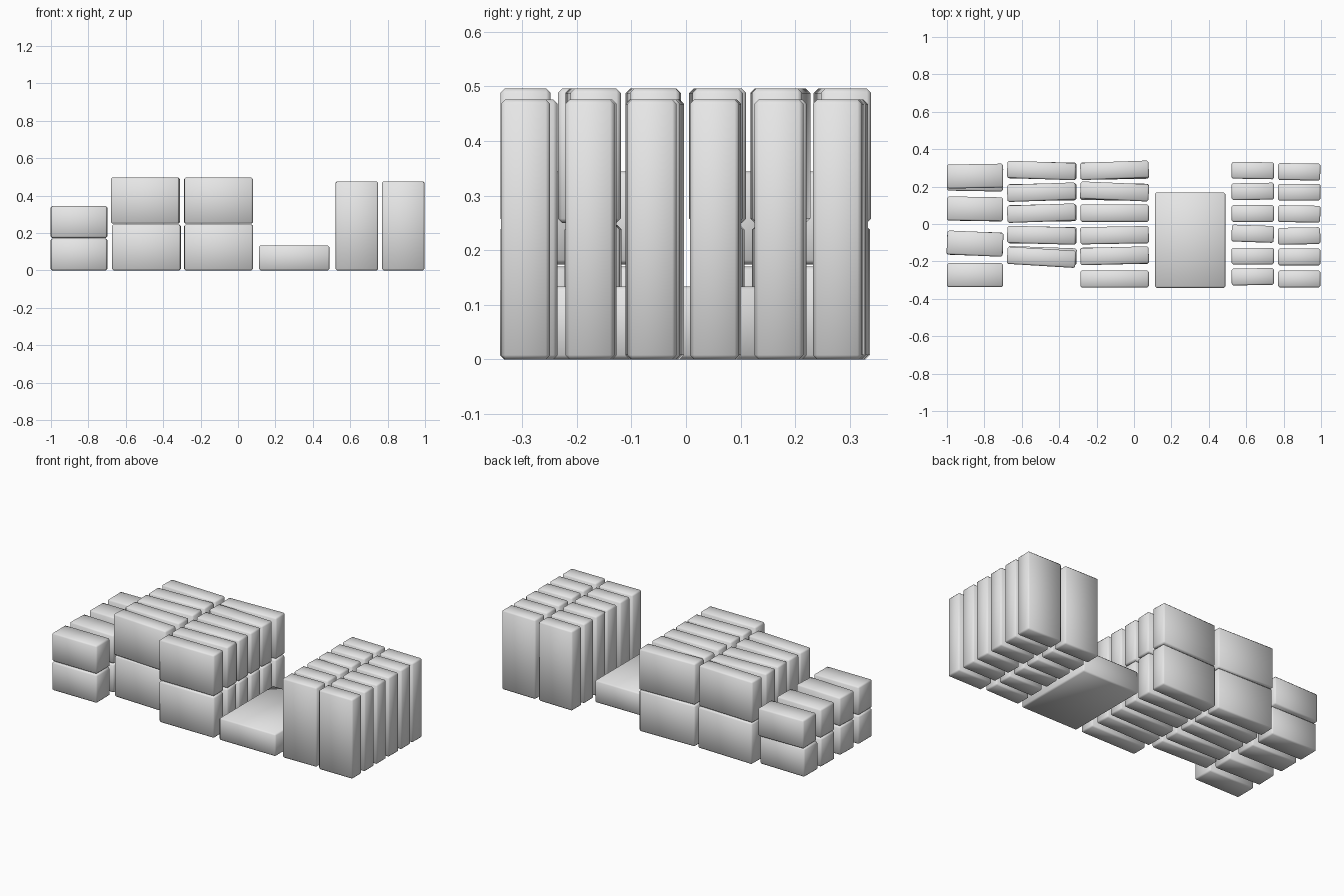
import bpy
from math import radians

cube = bpy.data.objects.get("Cube")
if cube:
    bpy.data.objects.remove(cube, do_unlink=True)

# One plain grey for every box
grey = bpy.data.materials.new("plain grey")
grey.use_nodes = True
colour = (0.8, 0.8, 0.8, 1)
grey.diffuse_color = colour
grey.node_tree.nodes["Principled BSDF"].inputs["Base Color"].default_value = colour


def box(name, size, x, y, base, turn=0):
    """Box with softened edges, standing at height base."""
    bpy.ops.mesh.primitive_cube_add(size=1, location=(x, y, base + size[2] / 2))
    ob = bpy.context.object
    ob.name = name
    ob.scale = size
    bpy.ops.object.transform_apply(location=False, rotation=False, scale=True)
    ob.rotation_euler.z = radians(turn)
    ob.data.materials.append(grey)
    bevel = ob.modifiers.new("soft edges", 'BEVEL')
    bevel.width = 0.008
    bevel.segments = 1
    bpy.ops.object.modifier_apply(modifier=bevel.name)
    bpy.ops.object.shade_smooth_by_angle(angle=radians(50))


def row(name, size, x, base, places):
    """A file of boxes from back to front; places holds (y, turn)."""
    for i, (y, turn) in enumerate(places, 1):
        box(f"{name}_{i}", size, x, y, base, turn)


# Short stacked boxes
small = (0.3, 0.128, 0.17)
row("small_box_lower", small, -0.85, 0,
    [(0.24, -1), (0.08, -1), (-0.105, -2), (-0.273, 0)])
row("small_box_upper", small, -0.85, 0.174,
    [(0.256, 1), (0.081, -1), (-0.105, -2.5), (-0.273, 0)])

# Medium boxes in two stacked layers
medium = (0.366, 0.092, 0.246)
row("medium_box_left_lower", medium, -0.49, 0,
    [(0.286, -1.5), (0.17, 1), (0.058, 1), (-0.06, -1), (-0.17, -2)])
row("medium_box_left_upper", medium, -0.495, 0.25,
    [(0.286, -2), (0.17, 2), (0.058, 2), (-0.06, -1.5), (-0.178, -3.5)])
row("medium_box_right_lower", medium, -0.104, 0,
    [(0.285, 1), (0.172, -1), (0.058, 0), (-0.06, 1), (-0.17, 1), (-0.294, 0)])
row("medium_box_right_upper", medium, -0.104, 0.25,
    [(0.287, 2), (0.174, -2.5), (0.058, 0), (-0.06, 1), (-0.17, 1.5), (-0.294, 0)])

# Wide flat box
box("flat_box", (0.376, 0.51, 0.134), 0.3, -0.086, 0)

# Tall boxes in two files
tall = (0.226, 0.09, 0.476)
row("tall_box_inner", tall, 0.635, 0,
    [(0.286, -1), (0.174, 1), (0.056, 0), (-0.052, -2), (-0.172, 0), (-0.282, 1)])
row("tall_box_outer", tall, 0.883, 0,
    [(0.279, -1), (0.17, 0), (0.054, -1), (-0.064, 1), (-0.176, 0), (-0.294, 0)])
